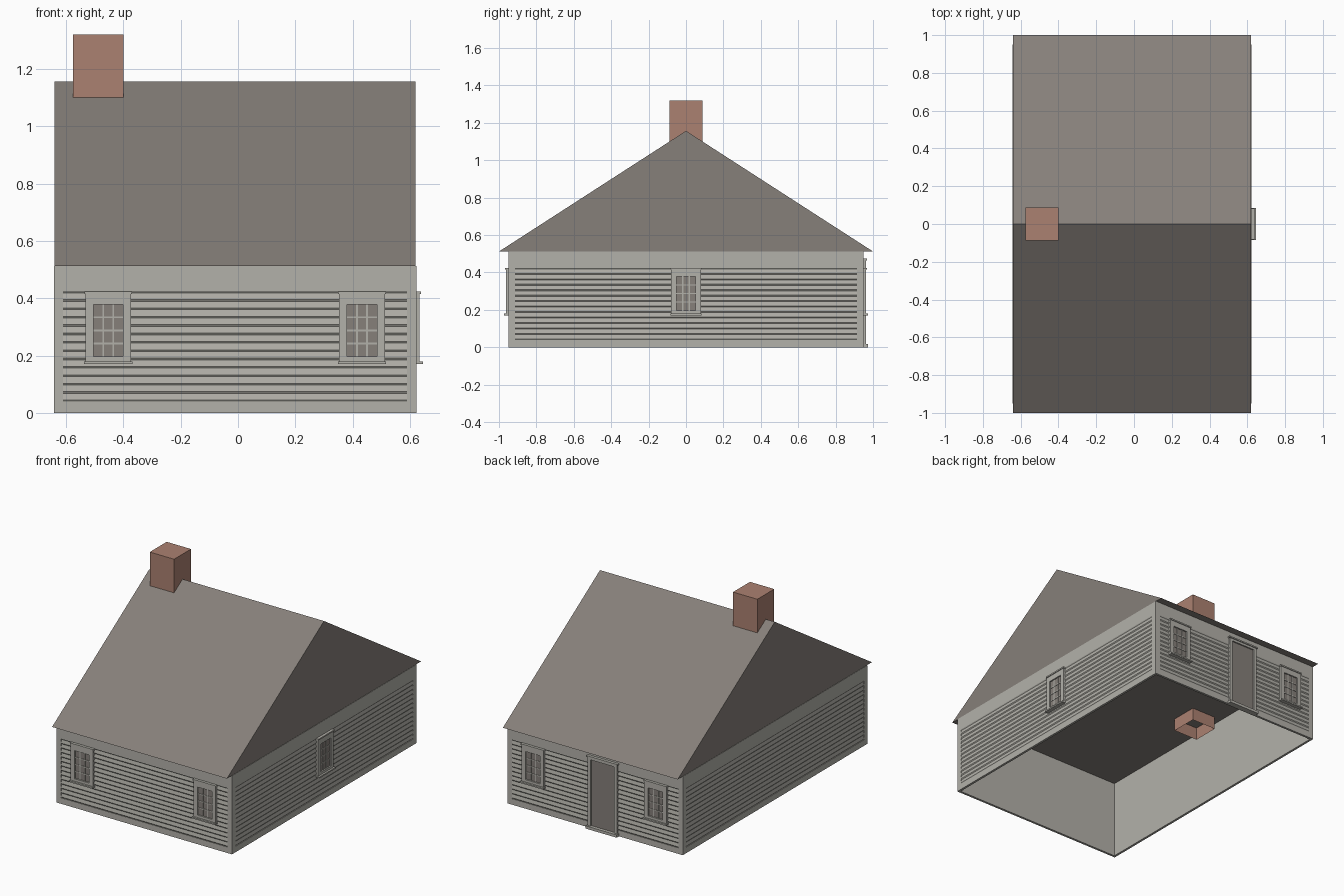
import bpy, bmesh, math
from mathutils import Matrix

cube = bpy.data.objects.get("Cube")
if cube:
    bpy.data.objects.remove(cube, do_unlink=True)


def material(name, rgb):
    m = bpy.data.materials.new(name)
    m.use_nodes = True
    m.diffuse_color = (*rgb, 1)
    m.node_tree.nodes["Principled BSDF"].inputs["Base Color"].default_value = (*rgb, 1)
    return m


SIDING = material("pale_grey_siding", (0.45, 0.44, 0.40))
DARK = material("weathered_dark_grey", (0.24, 0.215, 0.195))
BRICK = material("brick_red", (0.41, 0.22, 0.165))

EAVE, RIDGE = 0.512, 1.157
PANEL_LOW, PANEL_TOP, PITCH = 0.039, 0.485, 0.0292


def add_box(bm, u, out, z, mat=0):
    """Box from ranges along the wall, outward from it, and up."""
    size = (u[1] - u[0], out[1] - out[0], z[1] - z[0])
    centre = (sum(u) / 2, -sum(out) / 2, sum(z) / 2)
    made = bmesh.ops.create_cube(bm, size=1, matrix=Matrix.Translation(centre) @ Matrix.Diagonal((*size, 1)))
    for f in {f for v in made["verts"] for f in v.link_faces}:
        f.material_index = mat


def add_extrusion(bm, profile, x0, x1):
    """Sweep a closed (y, z) profile along x."""
    face = bm.faces.new([bm.verts.new((x0, y, z)) for y, z in profile])
    made = bmesh.ops.extrude_face_region(bm, geom=[face])
    moved = [g for g in made["geom"] if isinstance(g, bmesh.types.BMVert)]
    bmesh.ops.translate(bm, verts=moved, vec=(x1 - x0, 0, 0))


def finish(bm, name, mats, place=Matrix()):
    bmesh.ops.recalc_face_normals(bm, faces=bm.faces)
    mesh = bpy.data.meshes.new(name)
    bm.to_mesh(mesh)
    bm.free()
    for m in mats:
        mesh.materials.append(m)
    ob = bpy.data.objects.new(name, mesh)
    ob.matrix_world = place
    bpy.context.collection.objects.link(ob)
    return ob


def make_wall(name, half, panel, place):
    # Backing slab with flat boards framing the siding
    bm = bmesh.new()
    add_box(bm, (-half, half), (-0.015, -0.005), (0, EAVE))
    for z in ((0, PANEL_LOW), (PANEL_TOP, EAVE)):
        add_box(bm, (-half, half), (-0.005, 0), z)
    for u in ((-half, -panel), (panel, half)):
        add_box(bm, u, (-0.005, 0), (PANEL_LOW, PANEL_TOP))
    finish(bm, name + "_frame", [SIDING], place)

    # Overlapping clapboards as a saw-tooth profile
    bm = bmesh.new()
    profile = [(0.007, PANEL_LOW)]
    for i in range(14):
        z = PANEL_LOW + i * PITCH
        profile += [(0.004, z), (0, z + 0.006)]
    profile += [(0, PANEL_TOP), (0.007, PANEL_TOP)]
    add_extrusion(bm, profile, -panel, panel)
    finish(bm, name + "_clapboards", [SIDING], place)


def make_window(name, c, place):
    bm = bmesh.new()
    half, inner, low, high = 0.08, 0.052, 0.196, 0.379
    # Panes
    add_box(bm, (c - inner, c + inner), (-0.003, 0.003), (low, high), 1)
    # Casing
    for s in (-1, 1):
        add_box(bm, sorted((c + s * inner, c + s * half)), (-0.003, 0.012), (0.175, 0.42))
    for z in ((0.175, low), (high, 0.42)):
        add_box(bm, (c - inner, c + inner), (-0.003, 0.012), z)
    # Glazing bars: three columns by four rows
    for i in (1, 2):
        u = c - inner + i * 2 * inner / 3
        add_box(bm, (u - 0.003, u + 0.003), (0, 0.006), (low, high))
    for i in (1, 2, 3):
        z = low + i * (high - low) / 4
        add_box(bm, (c - inner, c + inner), (0, 0.006), (z - 0.003, z + 0.003))
    # Cap and sill
    add_box(bm, (c - 0.083, c + 0.083), (-0.003, 0.017), (0.415, 0.424))
    add_box(bm, (c - 0.084, c + 0.084), (-0.003, 0.024), (0.171, 0.18))
    finish(bm, name, [SIDING, DARK], place)


def make_door(name, c, place):
    bm = bmesh.new()
    half, inner, top = 0.105, 0.085, 0.45
    add_box(bm, (c - inner, c + inner), (-0.003, 0.003), (0.018, top), 1)
    for s in (-1, 1):
        add_box(bm, sorted((c + s * inner, c + s * half)), (-0.003, 0.012), (0, 0.47))
    add_box(bm, (c - inner, c + inner), (-0.003, 0.012), (top, 0.47))
    add_box(bm, (c - 0.112, c + 0.112), (-0.003, 0.018), (0.465, 0.474))
    add_box(bm, (c - 0.112, c + 0.112), (-0.003, 0.024), (0, 0.018))
    finish(bm, name, [SIDING, DARK], place)


def wall_place(x, y, degrees):
    return Matrix.Translation((x, y, 0)) @ Matrix.Rotation(math.radians(degrees), 4, "Z")


# Walls with their openings
front = wall_place(-0.01, -0.95, 0)
back = wall_place(-0.01, 0.95, 180)
left = wall_place(0.622, 0, 90)
right = wall_place(-0.642, 0, -90)
make_wall("front_wall", 0.631, 0.6, front)
make_wall("back_wall", 0.631, 0.6, back)
make_wall("left_wall", 0.949, 0.915, left)
make_wall("right_wall", 0.949, 0.915, right)
for label, place in (("front", front), ("back", back)):
    for side, u in (("a", -0.4425), ("b", 0.4425)):
        make_window(f"{label}_window_{side}", u, place)
make_window("left_window", 0, left)
make_door("back_door", 0.06, back)

# Solid gable roof, its underside forming the ceiling
bm = bmesh.new()
add_extrusion(bm, [(-1, EAVE), (1, EAVE), (0, RIDGE)], -0.64, 0.62)
finish(bm, "roof", [DARK])

# Chimney, open at the bottom and passing through the ceiling
bm = bmesh.new()
add_box(bm, (-0.575, -0.4), (-0.087, 0.087), (0.43, 1.32))
bottom = min(bm.faces, key=lambda f: f.calc_center_median().z)
bmesh.ops.delete(bm, geom=[bottom], context="FACES_ONLY")
finish(bm, "chimney", [BRICK])
